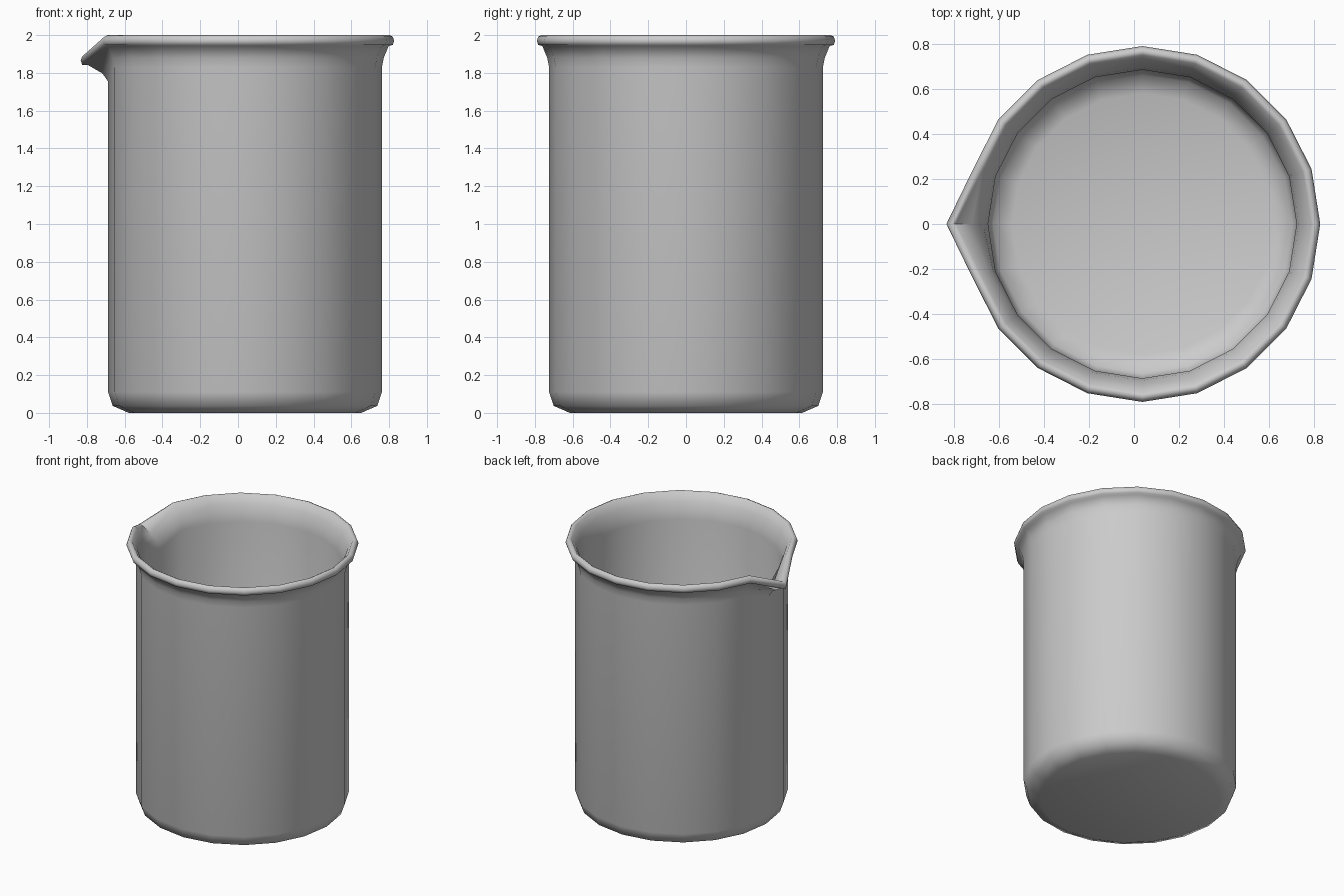
import bpy, bmesh, math

if "Cube" in bpy.data.objects:
    bpy.data.objects.remove(bpy.data.objects["Cube"])

SIDES = 20
CX = 0.037   # the round body sits off-centre because the spout sticks out
SPOUT = SIDES // 2

# Wall cross-section (radius, height): outside from the base up, over the rim, down inside
profile = [
    (0.615, 0.0), (0.70, 0.037), (0.725, 0.11),
    (0.725, 1.83), (0.735, 1.88), (0.76, 1.942),
    (0.782, 1.948), (0.79, 1.97), (0.782, 1.992), (0.765, 2.0), (0.75, 1.992),
    (0.718, 1.94), (0.695, 1.88), (0.685, 1.82),
    (0.685, 0.125), (0.662, 0.07), (0.58, 0.04),
]


def spout_shift(r, z):
    """Pull the lip outward and down along the spout column."""
    if z < 1.5:
        return r, z
    t = min(1.0, max(0.0, (r - 0.725) / 0.04)) if (r, z) in profile[:10] else \
        min(1.0, max(0.0, (r - 0.685) / 0.065))
    return r + 0.08 * t, z - 0.075 - 0.03 * t


bm = bmesh.new()
rings = []
for r, z in profile:
    ring = []
    for i in range(SIDES):
        a = 2 * math.pi * i / SIDES
        rr, zz = spout_shift(r, z) if i == SPOUT else (r, z)
        ring.append(bm.verts.new((CX + rr * math.cos(a), rr * math.sin(a), zz)))
    rings.append(ring)

# Walls
for lower, upper in zip(rings, rings[1:]):
    for i in range(SIDES):
        j = (i + 1) % SIDES
        bm.faces.new((lower[i], lower[j], upper[j], upper[i]))

# Underside and inner floor
bm.faces.new(rings[0][::-1])
bm.faces.new(rings[-1])
bm.normal_update()

mesh = bpy.data.meshes.new("beaker")
bm.to_mesh(mesh)
bm.free()
beaker = bpy.data.objects.new("beaker", mesh)
bpy.context.collection.objects.link(beaker)

# Smooth shading
bpy.context.view_layer.objects.active = beaker
beaker.select_set(True)
bpy.ops.object.shade_smooth_by_angle(angle=math.radians(60))
